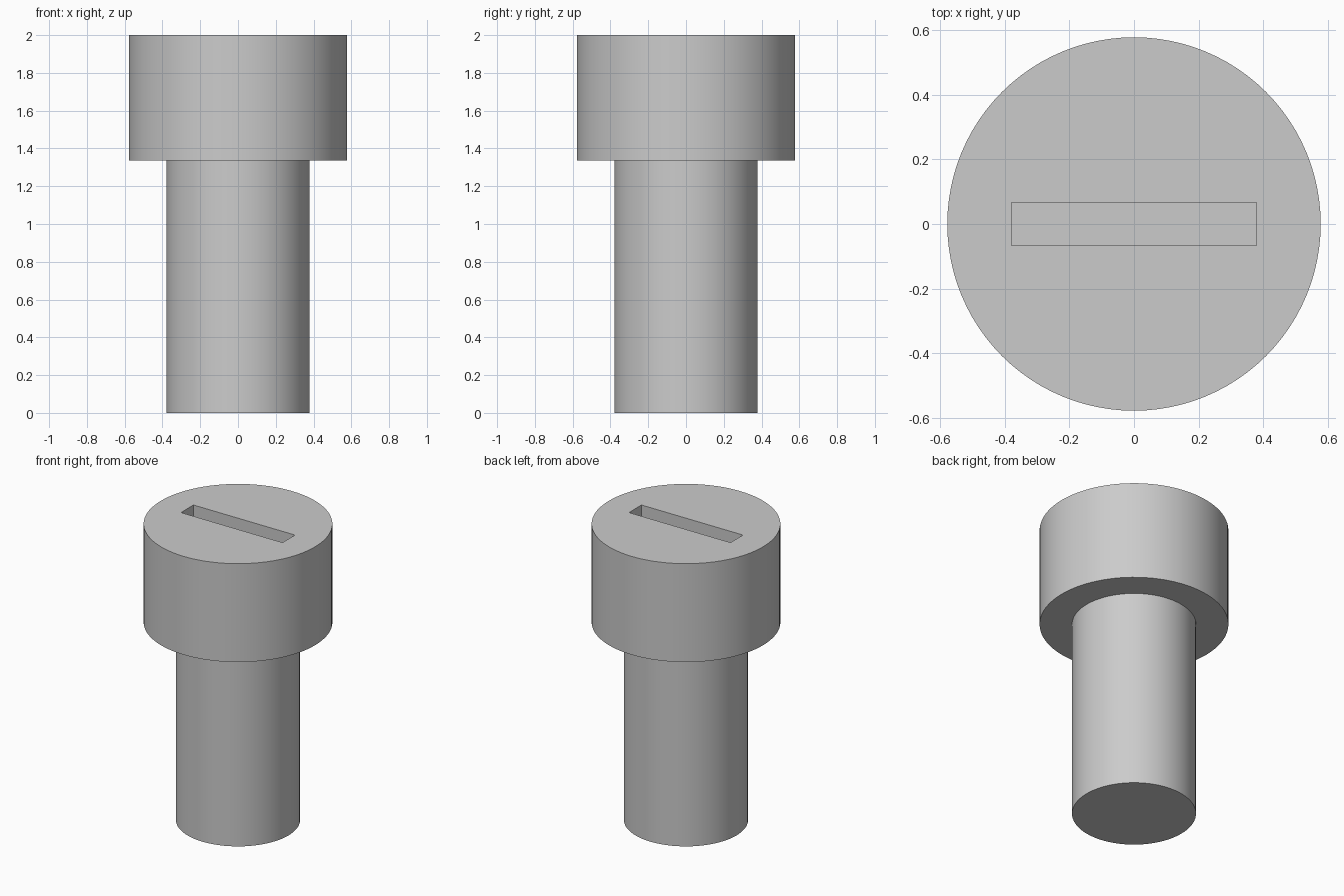
import bpy
import bmesh
import math

cube = bpy.data.objects.get("Cube")
if cube:
    bpy.data.objects.remove(cube, do_unlink=True)

HEIGHT, SHAFT_TOP = 2.0, 1.336
HEAD_R, SHAFT_R = 0.577, 0.379
SLOT_LENGTH, SLOT_WIDTH, SLOT_DEPTH = 0.758, 0.133, 0.27
SIDES = 96

grey = bpy.data.materials.new("light_grey")
grey.use_nodes = True
colour = (0.6, 0.6, 0.6, 1)
grey.diffuse_color = colour
grey.node_tree.nodes["Principled BSDF"].inputs["Base Color"].default_value = colour


def turned(name, profile):
    """Lathe a (radius, height) profile around z, closing both ends."""
    bm = bmesh.new()
    rings = []
    for r, z in profile:
        angles = [math.tau * i / SIDES for i in range(SIDES)]
        rings.append([bm.verts.new((r * math.cos(a), r * math.sin(a), z)) for a in angles])
    for low, high in zip(rings, rings[1:]):
        for i in range(SIDES):
            j = (i + 1) % SIDES
            bm.faces.new((low[i], low[j], high[j], high[i]))
    bm.faces.new(rings[0][::-1])
    bm.faces.new(rings[-1])
    mesh = bpy.data.meshes.new(name)
    bm.to_mesh(mesh)
    bm.free()
    mesh.materials.append(grey)
    obj = bpy.data.objects.new(name, mesh)
    bpy.context.collection.objects.link(obj)
    return obj


# Shaft and wider head in one solid
screw = turned("screw_head_and_shaft", [
    (SHAFT_R, 0), (SHAFT_R, SHAFT_TOP), (HEAD_R, SHAFT_TOP), (HEAD_R, HEIGHT)])

# Driver slot cut into the top of the head
bpy.ops.mesh.primitive_cube_add(size=1, location=(0, 0, HEIGHT))
cutter = bpy.context.object
cutter.name = "slot_cutter"
cutter.scale = (SLOT_LENGTH, SLOT_WIDTH, SLOT_DEPTH * 2)
cutter.hide_render = True
cutter.data.materials.append(grey)

cut = screw.modifiers.new("slot", "BOOLEAN")
cut.operation = "DIFFERENCE"
cut.solver = "EXACT"
cut.object = cutter

bpy.ops.object.select_all(action="DESELECT")
screw.select_set(True)
bpy.context.view_layer.objects.active = screw
bpy.ops.object.modifier_apply(modifier=cut.name)
bpy.data.objects.remove(cutter, do_unlink=True)
bpy.ops.object.shade_smooth_by_angle(angle=math.radians(30))
